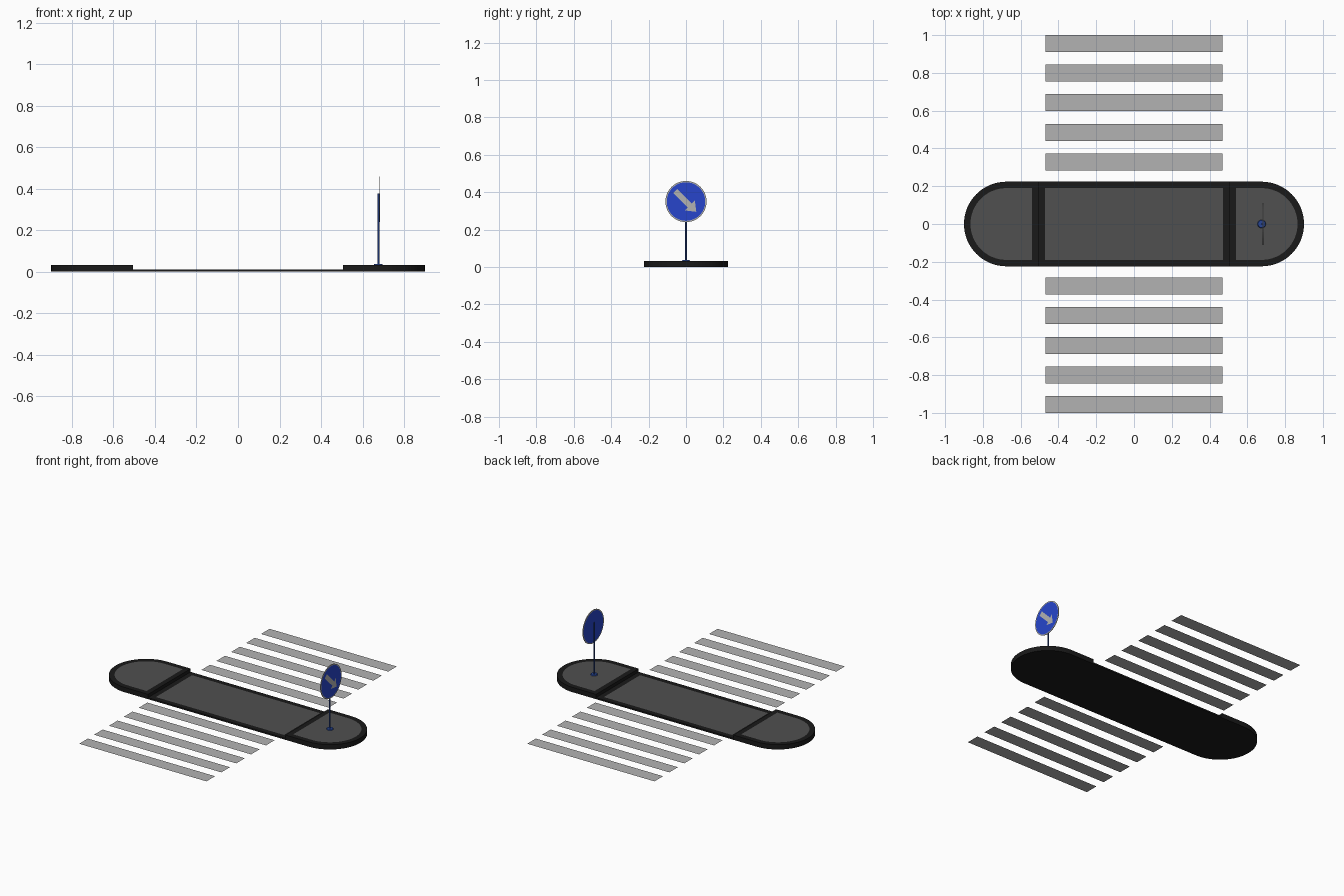
import bpy, bmesh, math
from mathutils import Matrix

if "Cube" in bpy.data.objects:
    bpy.data.objects.remove(bpy.data.objects["Cube"])


def material(name, rgb):
    m = bpy.data.materials.new(name)
    m.diffuse_color = (*rgb, 1)
    m.use_nodes = True
    m.node_tree.nodes["Principled BSDF"].inputs["Base Color"].default_value = m.diffuse_color
    return m


BLACK = material("kerb_black", (0.01, 0.01, 0.01))
PAVING = material("paving_grey", (0.08, 0.08, 0.08))
PAINT = material("paint_grey", (0.45, 0.45, 0.45))
BLUE = material("sign_blue", (0.02, 0.06, 0.6))
POLE = material("pole_blue", (0.02, 0.06, 0.3))


def finish(bm, name, mats):
    me = bpy.data.meshes.new(name)
    bm.normal_update()
    bm.to_mesh(me)
    bm.free()
    ob = bpy.data.objects.new(name, me)
    bpy.context.collection.objects.link(ob)
    for m in mats:
        me.materials.append(m)
    return ob


def slab(name, outline, height, border, mats):
    """Prism on z=0 whose top has a border and an inset panel."""
    bm = bmesh.new()
    bottom = bm.faces.new([bm.verts.new((x, y, 0)) for x, y in outline])
    ext = bmesh.ops.extrude_face_region(bm, geom=[bottom], use_keep_orig=True)["geom"]
    top = [g for g in ext if isinstance(g, bmesh.types.BMFace)][0]
    bmesh.ops.translate(bm, verts=top.verts[:], vec=(0, 0, height))
    bmesh.ops.recalc_face_normals(bm, faces=bm.faces[:])
    bmesh.ops.inset_individual(bm, faces=[top], thickness=border, use_even_offset=True)
    top.material_index = 1
    return finish(bm, name, mats)


def rod(name, r1, r2, z0, z1, mat, x, segs=24):
    bm = bmesh.new()
    bmesh.ops.create_cone(bm, cap_ends=True, segments=segs, radius1=r1, radius2=r2,
                          depth=z1 - z0, matrix=Matrix.Translation((x, 0, (z0 + z1) / 2)))
    for f in bm.faces:
        f.smooth = len(f.verts) == 4
    return finish(bm, name, [mat])


# Island: two raised rounded ends and a lowered walkway between them
R, L, STEP, KERB = 0.224, 0.9, 0.505, 0.034
for side, label in ((1, "right"), (-1, "left")):
    pts = [(STEP, -R)]
    for i in range(33):
        a = math.pi * (i / 32 - 0.5)
        pts.append((L - R + R * math.cos(a), R * math.sin(a)))
    pts.append((STEP, R))
    slab(label + "_island_end", [(side * x, side * y) for x, y in pts], 0.032, KERB,
         [BLACK, PAVING])
slab("island_walkway", [(-STEP, -R), (STEP, -R), (STEP, R), (-STEP, R)], 0.01, KERB,
     [BLACK, PAVING])

# Crossing stripes, five on each side
for s in (-1, 1):
    for i in range(5):
        y0 = 0.284 + i * 0.1565
        bm = bmesh.new()
        ys = sorted((s * y0, s * (y0 + 0.09)))
        bm.faces.new([bm.verts.new((x, y, 0.01)) for x, y in
                      ((-0.468, ys[0]), (0.468, ys[0]), (0.468, ys[1]), (-0.468, ys[1]))])
        finish(bm, f"crossing_stripe_{'back' if s > 0 else 'front'}_{i + 1}", [PAINT])

# Sign pole with foot
PX, SX, SZ, SR = 0.676, 0.683, 0.35, 0.11
rod("sign_pole", 0.0045, 0.0045, 0.03, 0.378, POLE, PX, 16)
rod("pole_foot", 0.023, 0.019, 0.03, 0.038, POLE, PX)

# Round sign: grey-rimmed plate with blue faces on both sides
bm = bmesh.new()
place = Matrix.Translation((SX, 0, SZ)) @ Matrix.Rotation(math.pi / 2, 4, 'Y')
bmesh.ops.create_cone(bm, cap_ends=True, segments=48, radius1=SR, radius2=SR,
                      depth=0.004, matrix=place)
caps = [f for f in bm.faces if len(f.verts) > 4]
bmesh.ops.inset_individual(bm, faces=caps, thickness=0.007, use_even_offset=True)
for f in caps:
    f.material_index = 1
finish(bm, "sign_plate", [PAINT, BLUE])

# Arrow pointing down and to the right on the +x face
arrow = [(-0.08, -0.015), (0.03, -0.015), (0.03, -0.037), (0.078, 0),
         (0.03, 0.037), (0.03, 0.015), (-0.08, 0.015)]
c = math.sqrt(0.5)
bm = bmesh.new()
bm.faces.new([bm.verts.new((SX + 0.003, (u + v) * c, SZ + (v - u) * c)) for u, v in arrow])
finish(bm, "sign_arrow", [PAINT])
